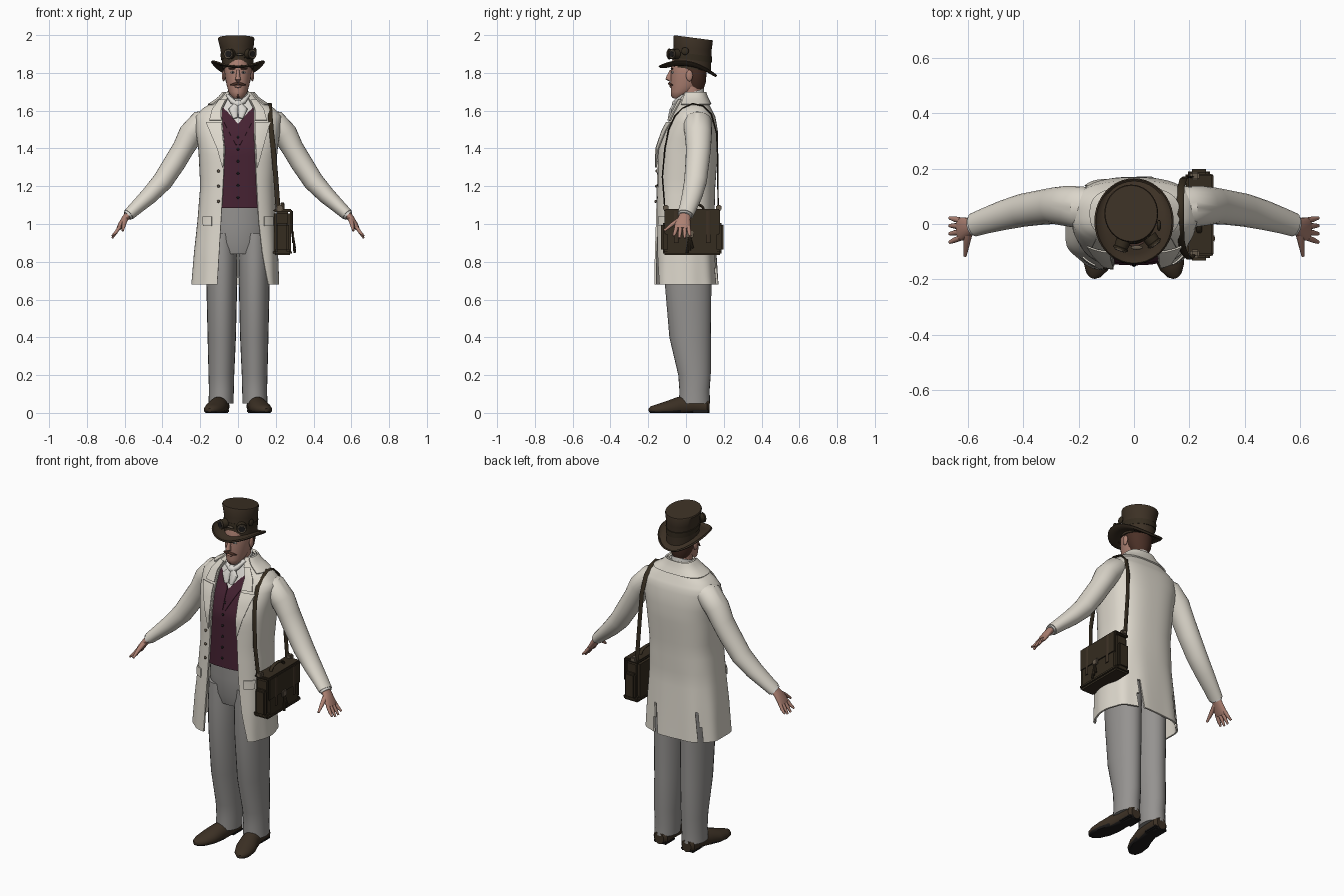
import bpy, bmesh, math
from mathutils import Vector

old = bpy.data.objects.get("Cube")
if old:
    bpy.data.objects.remove(old)


def paint(name, r, g, b):
    m = bpy.data.materials.new(name)
    m.use_nodes = True
    m.diffuse_color = (r, g, b, 1)
    node = m.node_tree.nodes["Principled BSDF"]
    node.inputs["Base Color"].default_value = (r, g, b, 1)
    node.inputs["Roughness"].default_value = .8
    return m


CREAM = paint("cream wool", .72, .68, .6)
LINEN = paint("white linen", .7, .68, .64)
WINE = paint("wine cloth", .06, .016, .032)
GREY = paint("grey cloth", .3, .29, .28)
FELT = paint("brown felt", .045, .03, .018)
LEATHER = paint("dark leather", .035, .025, .014)
SKIN = paint("skin", .42, .22, .17)
HAIR = paint("brown hair", .07, .03, .02)
BLACK = paint("black", .012, .011, .011)
METAL = paint("dull metal", .13, .1, .07)


def finish(name, bm, *mats):
    bmesh.ops.recalc_face_normals(bm, faces=bm.faces)
    me = bpy.data.meshes.new(name)
    bm.to_mesh(me)
    bm.free()
    for m in mats:
        me.materials.append(m)
    ob = bpy.data.objects.new(name, me)
    bpy.context.collection.objects.link(ob)
    return ob


def skin(rows, closed=True, caps=True, thick=0, skip=None):
    """Bridge rows of points into a surface."""
    bm = bmesh.new()
    vs = [[bm.verts.new(p) for p in r] for r in rows]
    n = len(rows[0])
    for i in range(len(rows) - 1):
        for j in range(n if closed else n - 1):
            if skip and skip(i, j):
                continue
            k = (j + 1) % n
            bm.faces.new((vs[i][j], vs[i][k], vs[i + 1][k], vs[i + 1][j]))
    if closed and caps:
        bm.faces.new(vs[0])
        bm.faces.new(vs[-1])
    bmesh.ops.recalc_face_normals(bm, faces=bm.faces)
    if thick:
        bmesh.ops.solidify(bm, geom=bm.faces[:], thickness=thick)
    return bm


def loft(name, pts, mat, axis=None, n=20, tilt=0, roll=0, caps=True, thick=0):
    """Elliptical rings (x, y, z, a, b): level, or square to the path when an axis is given."""
    rows = []
    for i, (x, y, z, a, b) in enumerate(pts):
        c = Vector((x, y, z))
        u, v = Vector((1, 0, 0)), Vector((0, 1, 0))
        if axis:
            d = Vector(pts[min(i + 1, len(pts) - 1)][:3]) - Vector(pts[max(i - 1, 0)][:3])
            d.normalize()
            v = Vector(axis)
            v = (v - d * v.dot(d)).normalized()
            u = v.cross(d)
        ring = []
        for k in range(n):
            t = 2 * math.pi * k / n
            e = u * a * math.sin(t) - v * b * math.cos(t)
            ring.append(c + e + Vector((0, 0, tilt * e.y + roll * e.x ** 2)))
        rows.append(ring)
    return finish(name, skin(rows, caps=caps, thick=thick), mat)


def ball(name, loc, size, mat):
    bm = bmesh.new()
    bmesh.ops.create_uvsphere(bm, u_segments=16, v_segments=10, radius=1)
    bmesh.ops.scale(bm, vec=size, verts=bm.verts)
    bmesh.ops.translate(bm, vec=loc, verts=bm.verts)
    return finish(name, bm, mat)


def box(name, loc, size, mat, bevel=.006):
    bm = bmesh.new()
    bmesh.ops.create_cube(bm, size=1)
    bmesh.ops.scale(bm, vec=size, verts=bm.verts)
    bmesh.ops.translate(bm, vec=loc, verts=bm.verts)
    bmesh.ops.bevel(bm, geom=bm.edges[:], offset=bevel, segments=2, affect='EDGES')
    return finish(name, bm, mat)


# Body levels: height, right and left half width, front, back, right and left opening
LEVELS = [(.68, .25, .215, -.175, .17, .11, .16), (.85, .235, .21, -.172, .16, .1, .13),
          (1.02, .215, .2, -.165, .15, .09, .11), (1.2, .2, .195, -.16, .155, .08, .1),
          (1.4, .21, .21, -.155, .17, .07, .09), (1.5, .225, .225, -.12, .168, .08, .085),
          (1.57, .225, .23, -.08, .155, .085, .085), (1.61, .19, .195, -.06, .135, .085, .085),
          (1.64, .14, .145, -.045, .12, .07, .07), (1.67, .095, .1, -.03, .105, .055, .055),
          (1.7, .07, .075, -.012, .095, .045, .05)]
P = .75


def level(z):
    for a, b in zip(LEVELS, LEVELS[1:]):
        if z <= b[0]:
            break
    f = (z - a[0]) / (b[0] - a[0])
    return [p + (q - p) * f for p, q in zip(a, b)]


def body(z, t, off=0):
    """Point on the body outline; t = 0 is the front, rising towards the left side."""
    _, wr, wl, f, b, _, _ = level(z)
    s, c = math.sin(t), math.cos(t)
    x = math.copysign(abs(s) ** P, s) * ((wl if s > 0 else wr) + off)
    y = (f + b) / 2 - math.copysign(abs(c) ** P, c) * ((b - f) / 2 + off)
    return Vector((x, y, z))


def angle(z, x):
    w = level(z)[2 if x > 0 else 1]
    return math.copysign(math.asin(min(.97, abs(x) / w) ** (1 / P)), x)


def span(a, b, n):
    return [a + (b - a) * i / n for i in range(n + 1)]


def strip(name, z0, z1, inner, outer, off, mat):
    """Thin cloth panel lying on the front of the body."""
    rows = [[body(z, angle(z, x), off) for x in span(inner(z), outer(z), 4)] for z in span(z0, z1, 10)]
    finish(name, skin(rows, closed=False, thick=.006), mat)


# Coat with open front, soft hem folds and two back vents
COLS = 64
heights = span(.68, 1.54, 20) + span(1.57, 1.7, 9)
rows = []
for z in heights:
    L = level(z)
    ts = span(angle(z, L[6]), 2 * math.pi + angle(z, -L[5]), COLS)
    rows.append([body(z, t, .008 * max(0, 1.1 - z) * math.sin(9 * t)) for t in ts])


def vent(i, j):
    hit = min(abs(j - COLS * .4), abs(j - COLS * .6))
    return heights[i] < .85 and hit < (1 if heights[i] < .74 else .6)


finish("coat", skin(rows, closed=False, thick=.01, skip=vent), CREAM)
rows = [[body(z, t, .012) for t in span(.95, 2 * math.pi - .95, 30)] for z in span(1.635, 1.7, 5)]
finish("coat_collar", skin(rows, closed=False, thick=.008), CREAM)

for s, side in ((1, "left"), (-1, "right")):
    col = 6 if s > 0 else 5
    edge = lambda z, s=s, col=col: s * level(z)[col]
    strip(side + "_lapel", 1.3, 1.54, edge,
          lambda z: edge(z) + s * (.004 + .075 * (z - 1.3) / .24), .012, CREAM)
    strip(side + "_collar_fall", 1.55, 1.66, edge,
          lambda z: edge(z) + s * (.03 + .4 * (1.66 - z) * .7), .012, CREAM)
    strip(side + "_pocket_flap", .99, 1.04, lambda z: s * .135, lambda z: s * .18, .008, CREAM)
    strip(side + "_vest_lapel", 1.42, 1.6, lambda z: s * max(.006, (z - 1.53) / 1.1),
          lambda z: s * min(.085, .012 + (z - 1.42) * .55), -.009, WINE)

# Vest and shirt front share one body, split along the neckline
rows = [[body(z, t, -.014) for t in span(0, 2 * math.pi, 48)[:-1]] for z in span(1.085, 1.69, 22)]
bm = skin(rows)
for s in (1, -1):
    bmesh.ops.bisect_plane(bm, geom=bm.verts[:] + bm.edges[:] + bm.faces[:],
                           plane_co=(0, 0, 1.53), plane_no=(s * 1.1, 0, -1))
for f in bm.faces:
    c = f.calc_center_median()
    f.material_index = int(c.z > 1.53 + 1.1 * abs(c.x))
finish("vest_and_shirt", bm, WINE, LINEN)
for z in span(1.14, 1.46, 5):
    ball("vest_button", body(z, 0, -.012), (.007, .005, .007), BLACK)
for z in (1.12, 1.2, 1.28):
    ball("coat_button", body(z, angle(z, -.1), .008), (.008, .006, .008), METAL)

# Neck, shirt collar and cravat
loft("neck", [(0, .04, 1.58, .055, .055), (0, .025, 1.76, .052, .055)], SKIN)
loft("shirt_collar", [(0, .03, 1.58, .075, .075), (0, .03, 1.64, .066, .07), (0, .028, 1.695, .06, .066)],
     LINEN, n=28, tilt=.35)
ball("cravat_knot", (0, -.052, 1.635), (.03, .022, .022), LINEN)
for s in (1, -1):
    loft("cravat_fold", [(s * .005, -.055, 1.64, .012, .01), (s * .025, -.075, 1.605, .026, .012),
                         (s * .015, -.088, 1.56, .012, .008)], LINEN, axis=(0, 1, 0), n=12)
    loft("cravat_wing", [(s * .055, -.01, 1.68, .008, .012), (s * .03, -.05, 1.65, .014, .014),
                         (0, -.06, 1.63, .012, .01)], LINEN, axis=(0, 1, 0), n=12)

# Trousers
loft("trouser_seat", [(0, .015, .84, .14, .11), (0, .012, .9, .168, .122), (0, .01, 1.0, .17, .125),
                      (0, .01, 1.11, .165, .125)], GREY, n=32)
for s, side in ((1, "left"), (-1, "right")):
    loft(side + "_trouser_leg", [(s * x, y, z, a, b) for x, y, z, a, b in (
        (.09, .045, .05, .066, .082), (.088, .045, .12, .066, .08), (.088, .045, .2, .068, .086),
        (.086, .022, .4, .075, .11), (.086, .012, .66, .081, .122), (.086, .012, .82, .084, .125),
        (.086, .012, .95, .08, .118))], GREY, n=24)
    # Shoe with dark sole
    shoe = loft(side + "_shoe", [(s * x, y, z, a, b) for x, y, z, a, b in (
        (.09, .125, .035, .03, .035), (.09, .11, .035, .045, .045), (.093, .03, .04, .046, .05),
        (.105, -.04, .032, .05, .052), (.122, -.1, .022, .056, .04), (.138, -.155, .017, .045, .028),
        (.147, -.185, .015, .026, .02), (.15, -.195, .014, .01, .01))], FELT, axis=(0, 0, 1))
    for v in shoe.data.vertices:
        v.co.z = max(0, v.co.z)
    shoe.data.materials.append(BLACK)
    for f in shoe.data.polygons:
        f.material_index = int(f.center.z < .008)
    box(side + "_heel", (s * .09, .075, .01), (.085, .09, .02), BLACK)

    # Sleeve, cuff and hand
    loft(side + "_sleeve", [(s * x, y, z, a, b) for x, y, z, a, b in (
        (.13, .055, 1.565, .04, .06), (.19, .06, 1.54, .066, .076), (.25, .065, 1.475, .066, .072),
        (.29, .066, 1.4, .058, .066), (.335, .06, 1.325, .058, .063), (.4, .05, 1.225, .054, .06),
        (.47, .032, 1.15, .046, .054), (.535, .012, 1.09, .037, .047), (.578, -.003, 1.05, .032, .043))],
        CREAM, axis=(0, 1, 0), n=24)
    loft(side + "_cuff", [(s * .565, 0, 1.062, .029, .039), (s * .586, -.006, 1.043, .027, .037)],
         LINEN, axis=(0, 1, 0))
    loft(side + "_palm", [(s * x, y, z, a, b) for x, y, z, a, b in (
        (.575, -.003, 1.055, .02, .028), (.597, -.01, 1.03, .018, .033), (.62, -.018, .995, .016, .042),
        (.633, -.02, .975, .011, .04))], SKIN, axis=(0, 1, 0))
    for k, tip in enumerate((-.066, -.035, -.006, .022)):
        y = -.05 + .021 * k
        drop = .012 if k in (0, 3) else 0
        loft(side + "_finger", [(s * .626, y, .985, .01, .011), (s * .647, (y + tip) / 2, .955, .009, .01),
                                (s * .666, tip, .925 + drop, .005, .006)], SKIN, axis=(0, 1, 0), n=10)
    loft(side + "_thumb", [(s * .595, -.025, 1.03, .013, .015), (s * .604, -.07, 1.0, .011, .012),
                           (s * .61, -.115, .965, .006, .006)], SKIN, axis=(1, 0, 0), n=10)

# Head, hair and face
loft("head", [(0, -.045, 1.665, .022, .02), (0, -.035, 1.68, .038, .044), (0, -.018, 1.7, .05, .062),
              (0, 0, 1.735, .06, .081), (0, .006, 1.77, .067, .088), (0, .01, 1.8, .071, .09),
              (0, .014, 1.84, .072, .094), (0, .016, 1.88, .064, .085)], SKIN, n=28)
loft("hair", [(0, .048, 1.715, .045, .045), (0, .045, 1.75, .064, .06), (0, .042, 1.79, .073, .066),
              (0, .03, 1.83, .077, .082), (0, .025, 1.87, .074, .08)], HAIR, n=28)
loft("nose", [(0, -.078, 1.815, .008, .008), (0, -.088, 1.785, .01, .014), (0, -.092, 1.766, .015, .017),
              (0, -.08, 1.755, .01, .01)], SKIN, n=12)
ball("lips", (0, -.079, 1.727), (.02, .008, .006), SKIN)
ball("goatee", (0, -.066, 1.685), (.012, .014, .018), HAIR)
for s in (1, -1):
    ball("ear", (s * .076, .018, 1.785), (.009, .018, .03), SKIN)
    ball("eye", (s * .028, -.07, 1.803), (.012, .009, .006), LINEN)
    ball("pupil", (s * .028, -.077, 1.803), (.005, .003, .005), BLACK)
    ball("eyebrow", (s * .03, -.075, 1.822), (.02, .007, .004), HAIR)
    loft("moustache", [(0, -.088, 1.745, .006, .007), (s * .02, -.085, 1.74, .008, .008),
                       (s * .042, -.072, 1.735, .003, .003)], HAIR, axis=(0, 1, 0), n=10)

# Top hat
loft("hat_crown", [(0, .03, 1.82, .082, .103), (-.002, .031, 1.87, .083, .102), (-.006, .035, 1.93, .088, .1),
                   (-.01, .038, 1.98, .097, .104), (-.01, .038, 1.986, .094, .101)], FELT, n=40, tilt=-.13)
loft("hat_brim", [(0, .025, 1.825, .078, .1), (0, .018, 1.813, .108, .127), (0, .012, 1.81, .128, .143),
                  (0, .01, 1.815, .137, .151)], FELT, n=40, tilt=-.16, roll=2.6, caps=False, thick=.008)
loft("hat_band", [(-.003, .032, 1.868, .086, .105), (-.005, .034, 1.9, .089, .104)], LEATHER, n=40, tilt=-.13)

# Goggles round the hat
for x, y, dx, dy in ((-.038, -.06, -.35, -.94), (.055, -.045, .6, -.8)):
    ring = lambda d, r: (x + dx * d, y + dy * d, 1.9 - .004 * d, r, r)
    loft("goggle_cup", [ring(0, .027), ring(.025, .025), ring(.027, .028), ring(.034, .028)],
         LEATHER, axis=(0, 0, 1))
    loft("goggle_rim", [ring(.033, .024), ring(.038, .022)], METAL, axis=(0, 0, 1))
    loft("goggle_lens", [ring(.037, .017), ring(.04, .017)], BLACK, axis=(0, 0, 1))
ball("goggle_bridge", (.01, -.085, 1.897), (.022, .008, .006), METAL)
ball("goggle_side_stud", (.09, -.005, 1.915), (.008, .02, .02), LEATHER)

# Satchel with flap, end pockets, handle and clasp
box("satchel", (.235, .033, .955), (.09, .29, .23), LEATHER, .015)
box("satchel_flap", (.281, .033, 1.01), (.012, .296, .13), LEATHER)
box("satchel_lid", (.237, .033, 1.072), (.098, .296, .016), LEATHER)
box("satchel_base", (.235, .033, .85), (.1, .312, .03), LEATHER, .01)
for s in (1, -1):
    box("end_pocket", (.235, .033 + s * .15, .93), (.07, .03, .15), LEATHER, .01)
    box("strap_mount", (.22, .033 + s * .14, 1.085), (.034, .03, .03), METAL)
    loft("flap_strap", [(.289, .033 + s * .085, 1.07, .003, .012), (.289, .033 + s * .085, .9, .003, .012)],
         FELT, axis=(0, 1, 0), n=8)
loft("satchel_handle", [(.235, .033 + .06 * math.cos(t), 1.078 + .03 * math.sin(t), .007, .01)
                        for t in span(0, math.pi, 10)], LEATHER, axis=(1, 0, 0), n=10)
box("clasp", (.29, .02, .945), (.014, .04, .035), METAL, .004)
for k in (-1, 0, 1):
    loft("tassel", [(.292, .02, .94, .004, .004), (.3, .02 + .015 * k, .86 + .012 * k, .007, .007)],
         LEATHER, axis=(0, 1, 0), n=8)

# Shoulder strap
loft("shoulder_strap", [(x, y, z, .004, .013) for x, y, z in (
    (.212, -.112, 1.08), (.2, -.125, 1.25), (.187, -.112, 1.4), (.176, -.092, 1.5), (.17, -.06, 1.57),
    (.168, -.02, 1.612), (.167, .035, 1.638), (.167, .09, 1.625), (.17, .135, 1.58), (.178, .162, 1.48),
    (.185, .168, 1.35), (.205, .17, 1.08))], LEATHER, axis=(1, 0, 0), n=10)

# Smooth shading with crisp edges
bpy.ops.object.select_all(action='DESELECT')
for ob in bpy.context.collection.objects:
    if ob.type == 'MESH':
        ob.select_set(True)
        bpy.context.view_layer.objects.active = ob
bpy.ops.object.shade_smooth_by_angle(angle=math.radians(40))
